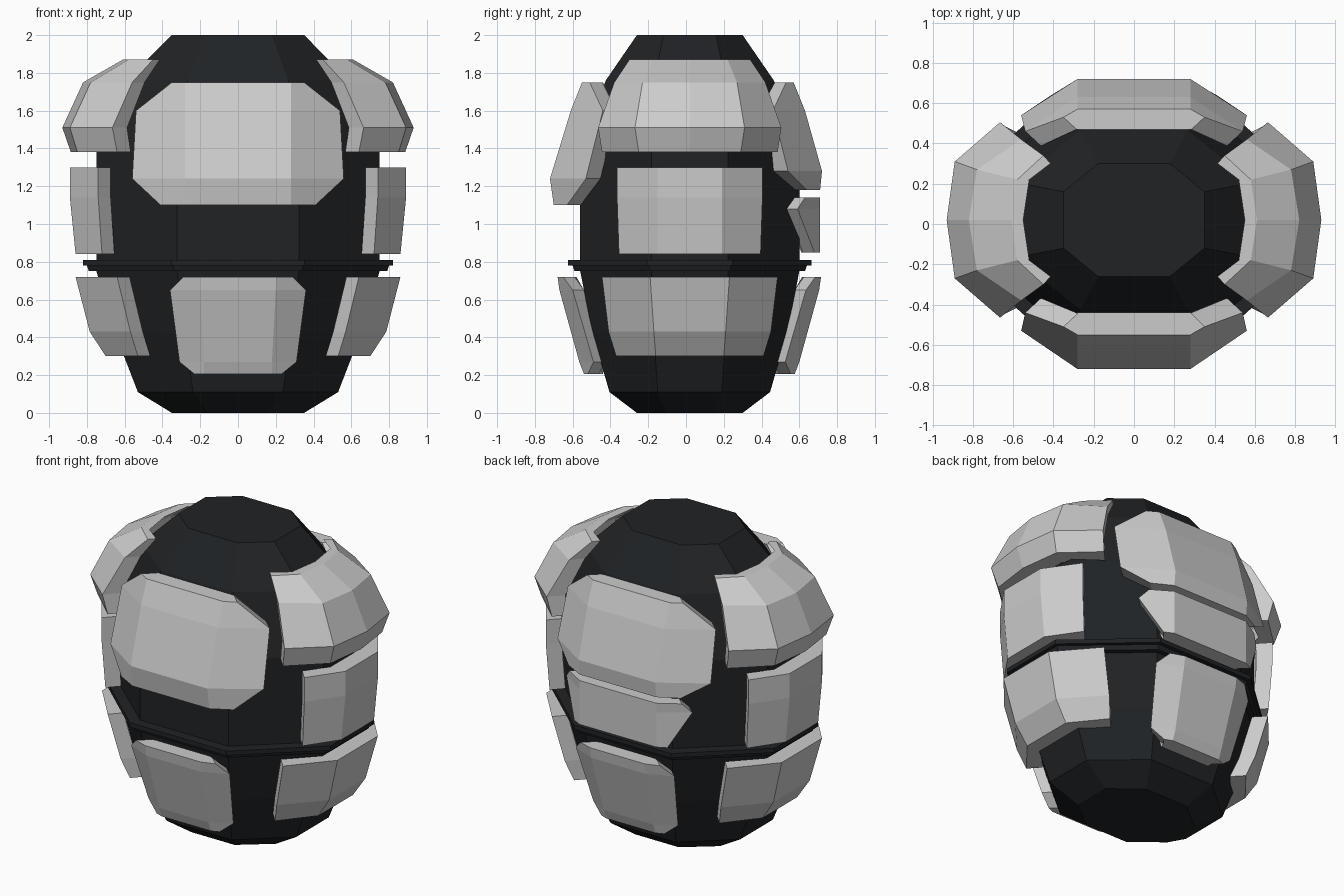
import bpy

if "Cube" in bpy.data.objects:
    bpy.data.objects.remove(bpy.data.objects["Cube"])

CY = 0.02  # body centre in y

dark = bpy.data.materials.new("dark_suit")
dark.diffuse_color = (0.014, 0.016, 0.018, 1)
dark.use_nodes = True
dark.node_tree.nodes["Principled BSDF"].inputs["Base Color"].default_value = dark.diffuse_color


def make(name, verts, faces, mat=None):
    me = bpy.data.meshes.new(name)
    me.from_pydata(verts, [], faces)
    ob = bpy.data.objects.new(name, me)
    bpy.context.collection.objects.link(ob)
    if mat:
        me.materials.append(mat)
    import bmesh
    bm = bmesh.new()
    bm.from_mesh(me)
    bmesh.ops.recalc_face_normals(bm, faces=bm.faces)
    bm.to_mesh(me)
    bm.free()
    return ob


def octagon_loft(name, rings):
    """Stack of eight-sided rings: (z, half x, half y, x fraction, y fraction)."""
    verts, faces = [], []
    for z, hx, hy, fx, fy in rings:
        a, b = hx * fx, hy * fy
        for x, y in ((a, -hy), (hx, -b), (hx, b), (a, hy),
                     (-a, hy), (-hx, b), (-hx, -b), (-a, -hy)):
            verts.append((x, y + CY, z))
    for r in range(len(rings) - 1):
        for i in range(8):
            j = (i + 1) % 8
            faces.append((r*8 + i, r*8 + j, r*8 + 8 + j, r*8 + 8 + i))
    faces += [tuple(range(8)), tuple(range(len(verts) - 8, len(verts)))]
    return make(name, verts, faces, dark)


PLACE = {
    "front": lambda u, d: (u, -d),
    "back": lambda u, d: (-u, d),
    "right": lambda u, d: (d, u + CY),
    "left": lambda u, d: (-d, CY - u),
}


def plate(name, side, rows):
    """Curved armour plate. Row: (z, thickness, half list of (across, out))."""
    place = PLACE[side]
    outer, inner = [], []
    for z, t, half in rows:
        left = [(-u, d) for u, d in reversed(half) if u > 0]
        cols = left + list(half)
        n = len(cols)
        for i, (u, d) in enumerate(cols):
            outer.append((*place(u, d), z))
            if i in (0, n - 1):   # edge columns lean in along the diagonal
                u -= 0.65 * t * (1 if u > 0 else -1)
                d -= 0.6 * t
            else:
                d -= t
            inner.append((*place(u, d), z))
    m, k = len(rows), len(outer)
    faces = []
    for r in range(m - 1):
        for c in range(n - 1):
            q = (r*n + c, r*n + c + 1, r*n + n + c + 1, r*n + n + c)
            faces += [q, tuple(k + v for v in reversed(q))]
    rim = ([c for c in range(n)] + [r*n + n - 1 for r in range(1, m)]
           + [(m - 1)*n + c for c in range(n - 2, -1, -1)]
           + [r*n for r in range(m - 2, 0, -1)])
    for a, b in zip(rim, rim[1:] + rim[:1]):
        faces.append((a, b, k + b, k + a))
    return make(name, outer + inner, faces)


# Dark inner body and waist belt
octagon_loft("body", [
    (0.00, .35, .28, .45, .45), (0.11, .53, .425, .45, .40),
    (0.42, .65, .515, .43, .37), (0.75, .75, .58, .43, .35),
    (1.38, .75, .58, .43, .35), (1.76, .59, .445, .45, .42),
    (2.00, .35, .28, .51, .50)])
octagon_loft("belt", [
    (.75, .79, .61, .43, .35), (.78, .80, .62, .43, .35),
    (.781, .82, .645, .43, .35), (.81, .82, .645, .43, .35)])

# Large chest and upper back plates
plate("chest_plate", "front", [
    (1.75, .11, [(.28, .55), (.35, .51)]),
    (1.60, .12, [(.28, .61), (.54, .44)]),
    (1.24, .13, [(.28, .72), (.56, .53)]),
    (1.10, .12, [(.28, .70), (.41, .63)])])
plate("upper_back_plate", "back", [
    (1.75, .10, [(.28, .57), (.35, .53)]),
    (1.60, .12, [(.28, .63), (.54, .46)]),
    (1.28, .13, [(.28, .72), (.56, .54)]),
    (1.18, .12, [(.28, .71), (.41, .64)])])

# Narrow middle back plate
plate("middle_back_plate", "back", [
    (1.14, .11, [(.28, .71), (.41, .63)]),
    (1.08, .11, [(.28, .71), (.46, .59)]),
    (0.85, .10, [(.28, .71), (.34, .68)])])

# Lower front and back plates
for name, side, s in (("belly_plate", "front", 0), ("lower_back_plate", "back", .035)):
    plate(name, side, [
        (.72, .10, [(.20, .68 + s), (.29, .65 + s)]),
        (.65, .10, [(.20, .67 + s), (.36, .60 + s)]),
        (.27, .10, [(.18, .565 + s), (.31, .49 + s)]),
        (.205, .10, [(.18, .54 + s), (.23, .52 + s)])])

# Shoulder, flank and hip plates on both sides
for side in ("left", "right"):
    plate(side + "_shoulder_plate", side, [
        (1.87, .06, [(0, .61), (.20, .58), (.32, .45)]),
        (1.75, .11, [(0, .82), (.25, .78), (.40, .56)]),
        (1.51, .13, [(0, .93), (.29, .89), (.485, .665)]),
        (1.38, .12, [(0, .885), (.27, .85), (.465, .64)])])
    plate(side + "_flank_plate", side, [
        (1.30, .11, [(.17, .89), (.385, .74)]),
        (1.14, .11, [(.17, .89), (.385, .74)]),
        (0.84, .11, [(.17, .86), (.375, .72)])])
    plate(side + "_hip_plate", side, [
        (.72, .11, [(.21, .86), (.465, .64)]),
        (.43, .11, [(.19, .785), (.43, .57)]),
        (.30, .11, [(.18, .70), (.39, .53)])])
